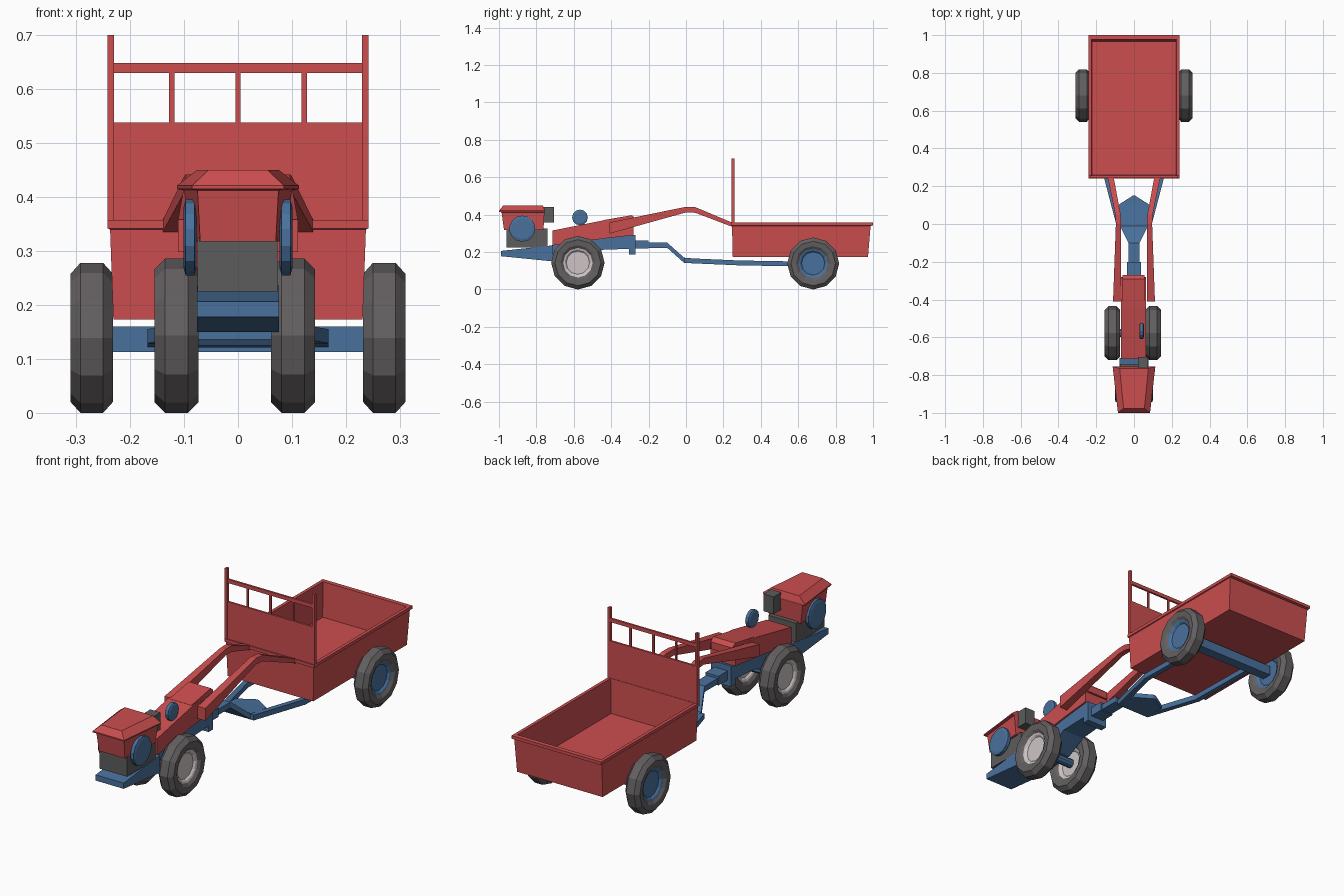
import bpy, bmesh, math


def material(name, rgb):
    m = bpy.data.materials.new(name)
    m.diffuse_color = (*rgb, 1)
    return m


RED = material("red paint", (0.60, 0.075, 0.078))
BLUE = material("blue paint", (0.067, 0.165, 0.335))
RUBBER = material("dark rubber", (0.125, 0.115, 0.12))
GREY = material("engine grey", (0.11, 0.107, 0.107))
PALE = material("pale hub", (0.62, 0.56, 0.56))


def finish(name, bm, mats):
    bmesh.ops.recalc_face_normals(bm, faces=bm.faces)
    me = bpy.data.meshes.new(name)
    bm.to_mesh(me)
    bm.free()
    for m in mats:
        me.materials.append(m)
    ob = bpy.data.objects.new(name, me)
    bpy.context.collection.objects.link(ob)
    return ob


def skin(name, rings, mat):
    """Join four-cornered rings into a closed solid."""
    bm = bmesh.new()
    vs = [[bm.verts.new(p) for p in r] for r in rings]
    for a, b in zip(vs, vs[1:]):
        for i in range(4):
            j = (i + 1) % 4
            bm.faces.new((a[i], a[j], b[j], b[i]))
    bm.faces.new(vs[0])
    bm.faces.new(vs[-1])
    return finish(name, bm, [mat])


def loft(name, sections, mat):
    """Sections along y: (y, x centre, half width, z low, z high)."""
    return skin(name, [[(c - h, y, a), (c + h, y, a), (c + h, y, b), (c - h, y, b)]
                       for y, c, h, a, b in sections], mat)


def stack(name, levels, mat):
    """Levels up z: (front half width, back half width, y front, y back, z)."""
    return skin(name, [[(-f, y0, z), (f, y0, z), (b, y1, z), (-b, y1, z)]
                       for f, b, y0, y1, z in levels], mat)


def box(name, x0, x1, y0, y1, z0, z1, mat):
    c, h = (x0 + x1) / 2, (x1 - x0) / 2
    return loft(name, [(y0, c, h, z0, z1), (y1, c, h, z0, z1)], mat)


def lathe(name, profile, centre, mats, split=0, sides=12):
    """Turn (radius, x) points about the x axis; faces inside split get material 1."""
    bm = bmesh.new()
    cx, cy, cz = centre
    rings = []
    for r, x in profile:
        rings.append([bm.verts.new((cx + x, cy + r * math.sin(t), cz + r * math.cos(t)))
                      for t in (2 * math.pi * k / sides for k in range(sides))])
    for n, (a, b) in enumerate(zip(rings, rings[1:])):
        inner = max(profile[n][0], profile[n + 1][0]) <= split + 1e-6
        for i in range(sides):
            j = (i + 1) % sides
            f = bm.faces.new((a[i], a[j], b[j], b[i]))
            f.material_index = int(inner)
    for r in (rings[0], rings[-1]):
        bm.faces.new(r).material_index = 1 if split else 0
    return finish(name, bm, mats)


def wheel(name, centre, R, w, hub):
    half = [(R, 0.021), (R - 0.02, w), (0.093, w - 0.003), (0.079, w - 0.013),
            (0.070, w - 0.016), (0.062, w - 0.024)]
    prof = [(r, -x) for r, x in reversed(half)] + half
    lathe(name, prof, centre, [RUBBER, hub], 0.079)


def disc(name, x, y, z, r, sides):
    out = [(r * 0.8, -0.012), (r, -0.008), (r, 0.008), (r * 0.8, 0.012)]
    lathe(name, out, (x, y, z), [BLUE], sides=sides)


# Cargo tub: outer wall, rim, inner wall, floor
stack("cargo_tub", [(0.231, 0.231, 0.250, 0.973, 0.173), (0.237, 0.237, 0.246, 0.987, 0.340),
                    (0.242, 0.242, 0.240, 1.000, 0.342), (0.242, 0.242, 0.240, 1.000, 0.357),
                    (0.226, 0.226, 0.258, 0.978, 0.357), (0.219, 0.219, 0.265, 0.966, 0.190)], RED)

# Headboard with posts, rail and bars
box("headboard_panel", -0.240, 0.240, 0.246, 0.256, 0.345, 0.538, RED)
box("headboard_rail", -0.235, 0.235, 0.246, 0.256, 0.630, 0.648, RED)
for x in (-0.123, 0, 0.123):
    box("headboard_bar", x - 0.005, x + 0.005, 0.247, 0.255, 0.53, 0.635, RED)

# Trailer axle
box("trailer_axle", -0.245, 0.245, 0.655, 0.705, 0.113, 0.160, BLUE)

for s in (-1, 1):
    # Parts repeated on each side
    box("headboard_post", s * 0.236 - 0.006, s * 0.236 + 0.006, 0.243, 0.259, 0.345, 0.70, RED)
    wheel("trailer_wheel", (s * 0.271, 0.68, 0.139), 0.139, 0.039, BLUE)
    wheel("tractor_wheel", (s * 0.108 - 0.006, -0.578, 0.143), 0.143, 0.041, PALE)
    disc("flywheel", s * 0.089, -0.875, 0.325, 0.070, 14)
    loft("drawbar_leg", [(-0.01, s * 0.078, 0.014, 0.142, 0.168), (0.28, s * 0.155, 0.013, 0.129, 0.155),
                         (0.68, s * 0.155, 0.013, 0.122, 0.148)], BLUE)
    loft("handle_bar", [(-0.41, s * 0.090, 0.021, 0.298, 0.358), (0.0, s * 0.082, 0.014, 0.412, 0.442),
                        (0.05, s * 0.085, 0.014, 0.410, 0.440), (0.25, s * 0.124, 0.016, 0.334, 0.356)], RED)

# Hitch plate and tongue
loft("hitch_tongue", [(-0.21, 0, 0.03, 0.222, 0.250), (-0.10, 0, 0.03, 0.222, 0.250),
                      (-0.01, 0, 0.075, 0.142, 0.170), (0.10, 0, 0.085, 0.137, 0.160),
                      (0.15, 0, 0.006, 0.136, 0.158)], BLUE)
box("hitch_socket", -0.036, 0.036, -0.28, -0.20, 0.218, 0.262, BLUE)
box("hitch_block", -0.055, 0.055, -0.305, -0.270, 0.188, 0.290, BLUE)

# Tractor frame, gearbox and axle
loft("front_frame", [(-0.99, 0, 0.076, 0.178, 0.206), (-0.71, 0, 0.076, 0.150, 0.236)], BLUE)
loft("gearbox", [(-0.72, -0.006, 0.06, 0.152, 0.236), (-0.55, -0.006, 0.06, 0.160, 0.262),
                 (-0.45, -0.004, 0.06, 0.212, 0.278), (-0.28, 0, 0.055, 0.218, 0.292)], BLUE)
lathe("tractor_axle", [(0.022, -0.1), (0.022, 0.1)], (-0.006, -0.578, 0.143), [BLUE], sides=10)

# Red sloping body and raised rear housing
loft("sloping_body", [(-0.715, -0.003, 0.067, 0.235, 0.315), (-0.44, -0.003, 0.067, 0.272, 0.370),
                      (-0.28, -0.003, 0.067, 0.290, 0.365)], RED)
loft("rear_housing", [(-0.44, -0.003, 0.060, 0.34, 0.371), (-0.29, -0.003, 0.060, 0.345, 0.397),
                      (-0.27, -0.003, 0.058, 0.345, 0.380)], RED)

# Engine, hood, exhaust and belt pulley
box("engine_block", -0.075, 0.073, -0.96, -0.74, 0.225, 0.325, GREY)
stack("engine_hood", [(0.070, 0.086, -0.973, -0.762, 0.318), (0.075, 0.100, -0.986, -0.757, 0.412),
                      (0.085, 0.113, -1.0, -0.755, 0.415), (0.085, 0.113, -1.0, -0.755, 0.421),
                      (0.055, 0.076, -0.976, -0.765, 0.450)], RED)
box("exhaust_box", 0.02, 0.075, -0.765, -0.705, 0.358, 0.442, GREY)
disc("small_pulley", 0.040, -0.567, 0.385, 0.042, 12)
